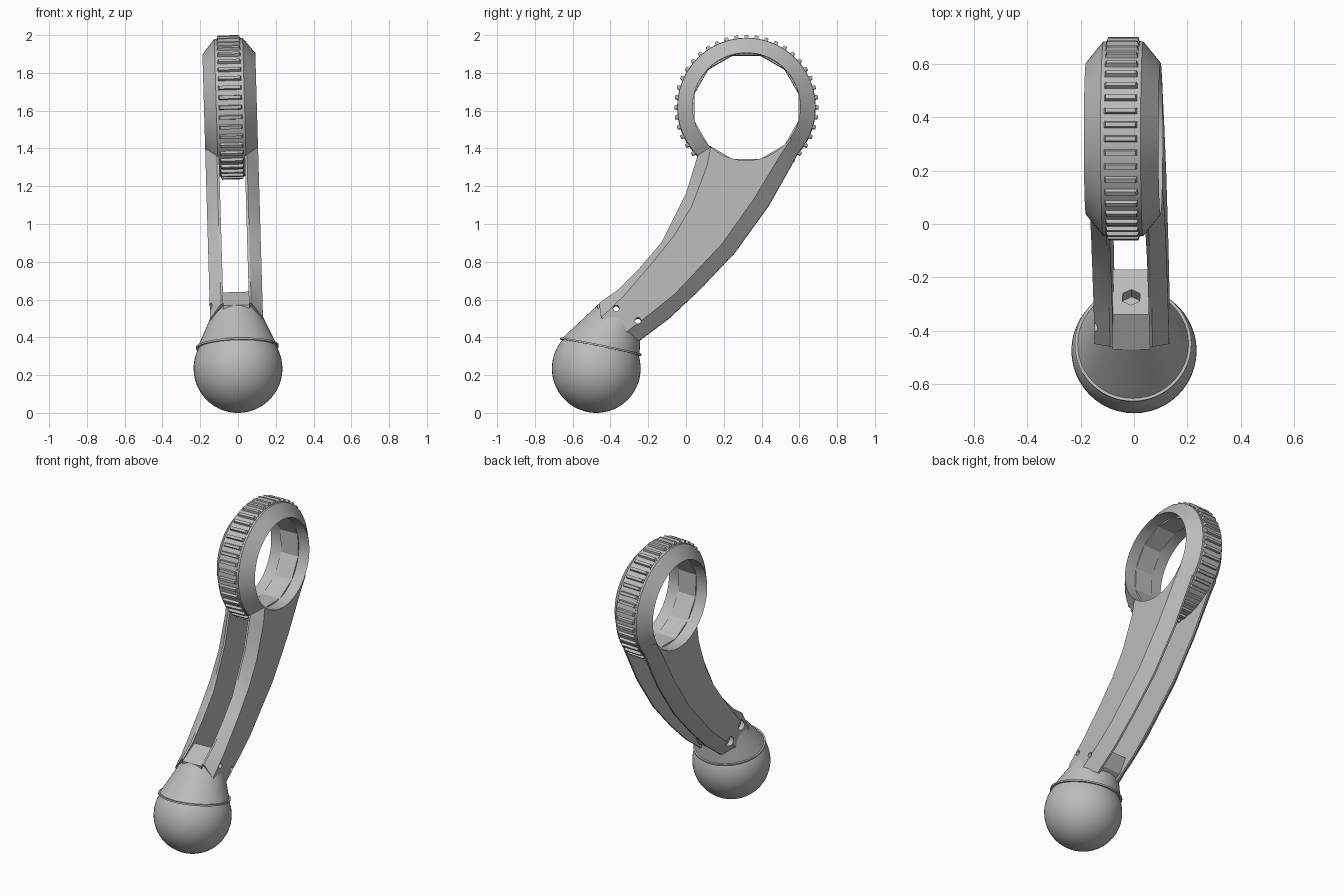
import bpy, bmesh
from math import sin, cos, pi, radians
from mathutils import Matrix, Vector

if "Cube" in bpy.data.objects:
    bpy.data.objects.remove(bpy.data.objects["Cube"], do_unlink=True)

grey = bpy.data.materials.new("plain grey")
grey.use_nodes = True
grey.diffuse_color = (0.5, 0.5, 0.5, 1)
grey.node_tree.nodes["Principled BSDF"].inputs["Base Color"].default_value = (0.5, 0.5, 0.5, 1)

BALL = Vector((0, -0.475, 0.235))
RING = Vector((0, 0.32, 1.618))
parts = []


def make(name, bm, part=True):
    bmesh.ops.recalc_face_normals(bm, faces=bm.faces)
    mesh = bpy.data.meshes.new(name)
    bm.to_mesh(mesh)
    bm.free()
    ob = bpy.data.objects.new(name, mesh)
    bpy.context.collection.objects.link(ob)
    if part:
        mesh.materials.append(grey)
        parts.append(ob)
    else:
        ob.hide_render = True
    return ob


def loft(bm, loops, closed=False):
    """Skin a list of equal-length point loops, capping the ends unless closed."""
    rows = [[bm.verts.new(p) for p in loop] for loop in loops]
    pairs = list(zip(rows, rows[1:]))
    if closed:
        pairs.append((rows[-1], rows[0]))
    else:
        bm.faces.new(rows[0])
        bm.faces.new(rows[-1])
    for a, b in pairs:
        for i in range(len(a)):
            j = (i + 1) % len(a)
            bm.faces.new((a[i], a[j], b[j], b[i]))


def around(angle, r, x):
    return RING + Vector((x, r * cos(angle), r * sin(angle)))


def rod(name, y, z, r, x0, x1, sides=24):
    bm = bmesh.new()
    loft(bm, [[(x, y + r * cos(2 * pi * i / sides), z + r * sin(2 * pi * i / sides))
               for i in range(sides)] for x in (x0, x1)])
    return make(name, bm, False)


def cut(ob, cutters):
    for c in cutters:
        mod = ob.modifiers.new("cut", "BOOLEAN")
        mod.operation, mod.solver, mod.object = "DIFFERENCE", "EXACT", c
    bpy.context.view_layer.update()
    result = bpy.data.meshes.new_from_object(
        ob.evaluated_get(bpy.context.evaluated_depsgraph_get()))
    ob.modifiers.clear()
    ob.data = result


# Ball
bm = bmesh.new()
bmesh.ops.create_uvsphere(bm, u_segments=48, v_segments=32, radius=0.235,
                          matrix=Matrix.Translation(BALL))
make("ball", bm)

# Neck with thin collar, on a tilted plane
rings = [((-0.452, 0.345), 0.219), ((-0.45, 0.355), 0.219),
         ((-0.45, 0.355), 0.208), ((-0.352, 0.546), 0.12)]
bm = bmesh.new()
loft(bm, [[(r * cos(a), y + 0.98 * r * sin(a), z - 0.2 * r * sin(a))
           for a in [2 * pi * i / 48 for i in range(48)]] for (y, z), r in rings])
neck = make("neck", bm)

# Arms: front edge, front chamfer line, back chamfer line, back edge at each station
stations = [
    ((-0.46, 0.58), (-0.45, 0.50), (-0.315, 0.425), (-0.25, 0.38)),
    ((-0.36, 0.65), (-0.33, 0.615), (-0.19, 0.52), (-0.09, 0.50)),
    ((-0.25, 0.76), (-0.17, 0.80), (-0.06, 0.625), (0.07, 0.65)),
    ((-0.13, 0.90), (-0.06, 0.94), (0.19, 0.89), (0.26, 0.85)),
    ((0.0, 1.16), (0.03, 1.09), (0.36, 1.13), (0.44, 1.10)),
    ((0.055, 1.34), (0.11, 1.30), (0.505, 1.37), (0.575, 1.34)),
    ((0.09, 1.42), (0.13, 1.40), (0.56, 1.45), (0.63, 1.45)),
]
arms = []
for name, s in (("left_arm", 1), ("right_arm", -1)):
    bm = bmesh.new()
    loft(bm, [[(s * 0.068, *f), (s * 0.08, *f), (s * 0.14, *fc),
               (s * 0.14, *bc), (s * 0.08, *b), (s * 0.068, *b)]
              for f, fc, bc, b in stations])
    bmesh.ops.triangulate(bm, faces=[f for f in bm.faces if len(f.verts) == 4])
    arms.append(make(name, bm))

# Block joining the arms at the foot
block_side = [(-0.34, 0.64), (-0.17, 0.51), (-0.22, 0.42), (-0.30, 0.38),
              (-0.45, 0.42), (-0.47, 0.57)]
bm = bmesh.new()
loft(bm, [[(x, *p) for p in block_side] for x in (-0.07, 0.07)])
block = make("joining_block", bm)

# Ring shell: chamfered on both sides
shell = [(0.285, -0.14), (0.365, -0.075), (0.365, 0.075), (0.285, 0.14)]
turns = [2 * pi * i / 72 for i in range(72)]
bm = bmesh.new()
loft(bm, [[around(a, r, x) for r, x in shell] for a in turns], closed=True)
make("ring_shell", bm)

# Inner band with a twelve-sided bore
bm = bmesh.new()
step = pi / 6
bore = [0.275 / cos((a - step / 2) % step - step / 2) for a in turns]
loft(bm, [[around(a, r, -0.063), around(a, 0.367, -0.063),
           around(a, 0.367, 0.063), around(a, r, 0.063)]
          for a, r in zip(turns, bore)], closed=True)
make("ring_band", bm)

# Grip teeth all round the ring
bm = bmesh.new()
for i in range(44):
    a = pi / 2 + 2 * pi * i / 44
    loft(bm, [[around(a + t * w, r, x * h) for t, x in ((-1, -1), (1, -1), (1, 1), (-1, 1))]
              for r, w, h in ((0.36, 0.036, 0.064), (0.382, 0.022, 0.056))])
make("grip_teeth", bm)

# Pin holes with wide bores on one side, ring opening and hex socket
pins = []
for y, z in ((-0.37, 0.55), (-0.255, 0.485)):
    pins.append(rod("pin_cutter", y, z, 0.016, -0.4, 0.4))
    pins.append(rod("bore_cutter", y, z, 0.033, -0.4, -0.11))
opening = rod("opening_cutter", RING.y, RING.z, 0.285, -0.4, 0.4, 72)
bm = bmesh.new()
place = Matrix.Translation((0, -0.275, 0.59)) @ Matrix.Rotation(radians(-37.4), 4, "X")
bmesh.ops.create_cone(bm, cap_ends=True, segments=6, radius1=0.037, radius2=0.037,
                      depth=0.09, matrix=place)
hexagon = make("hex_cutter", bm, False)

for arm in arms:
    cut(arm, pins + [opening])
cut(neck, pins)
cut(block, pins + [hexagon])
for c in pins + [opening, hexagon]:
    bpy.data.objects.remove(c, do_unlink=True)

# Lean everything slightly about the ball centre, then shade
lean = (Matrix.Translation(BALL) @ Matrix.Rotation(-0.029, 4, "Y")
        @ Matrix.Translation(-BALL))
bpy.ops.object.select_all(action="DESELECT")
for ob in parts:
    ob.data.transform(lean)
    ob.select_set(True)
bpy.context.view_layer.objects.active = parts[0]
bpy.ops.object.shade_smooth_by_angle(angle=radians(25))
